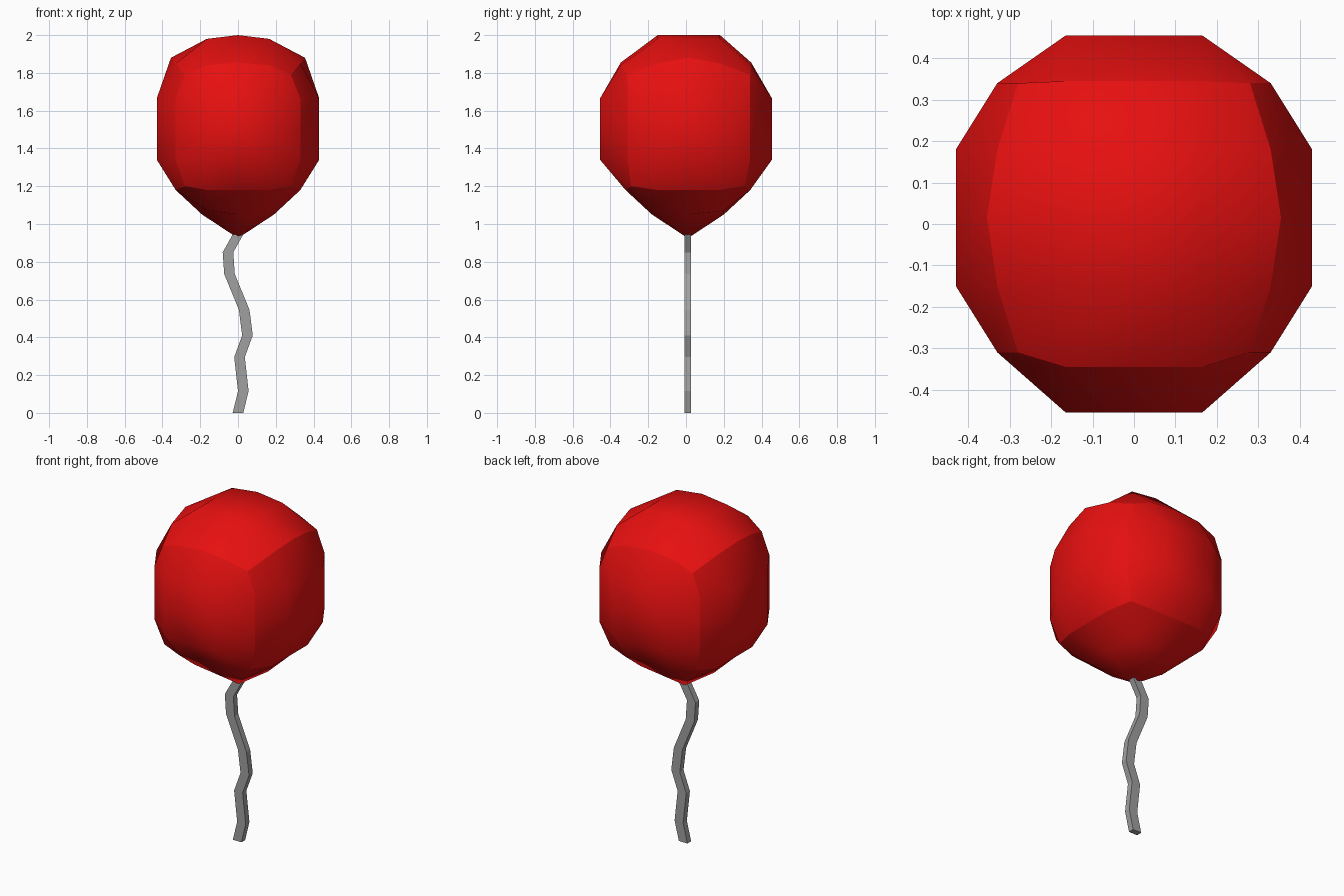
import bpy, bmesh
from mathutils import Vector

if "Cube" in bpy.data.objects:
    bpy.data.objects.remove(bpy.data.objects["Cube"])


def material(name, color):
    m = bpy.data.materials.new(name)
    m.diffuse_color = (*color, 1)
    m.use_nodes = True
    m.node_tree.nodes["Principled BSDF"].inputs["Base Color"].default_value = m.diffuse_color
    return m


def add_object(name, bm, mat):
    bmesh.ops.recalc_face_normals(bm, faces=bm.faces)
    me = bpy.data.meshes.new(name)
    bm.to_mesh(me)
    bm.free()
    me.materials.append(mat)
    ob = bpy.data.objects.new(name, me)
    bpy.context.collection.objects.link(ob)
    return ob


red = material("balloon red", (0.8, 0.005, 0.005))
grey = material("string grey", (0.35, 0.35, 0.35))

# coordinates of the inner grid lines of each cube side
IN_Y = {-1: -0.15, 0: 0.015, 1: 0.18}
IN_Z = {-1: 1.34, 0: 1.5, 1: 1.665}


def balloon_point(i, j, k):
    """Map a cube grid point (each index -2..2) to the balloon surface."""
    sx = (i > 0) - (i < 0)
    ex, ey = abs(i) == 2, abs(j) == 2
    x = 0.165 * i
    y = IN_Y.get(j, 0)
    if abs(k) < 2:                                   # side walls
        if ex and ey:
            x, y = 0.33 * sx, (0.34 if j > 0 else -0.31)
        elif ex:
            x = 0.43 * sx
        else:
            y = 0.455 if j > 0 else -0.455
        return Vector((x, y, IN_Z[k]))
    if k == 2:                                       # crown
        if ex and ey:
            return Vector((0.28 * sx, 0.34 if j > 0 else -0.31, 1.79))
        if ex:
            return Vector(((0.33 if j else 0.355) * sx, y, 1.85 if j else 1.88))
        if ey:
            return Vector((x, 0.345 if j > 0 else -0.345, 1.855 if i == 0 else 1.84))
        return Vector((x, y, 1.98 if i else 2.0))
    if ex and ey:                                    # underside
        return Vector((0.28 * sx, 0.31 if j > 0 else -0.29, 1.2))
    if ex:
        return Vector((0.33 * sx, y, 1.18))
    if ey:
        return Vector((x, 0.34 if j > 0 else -0.32, 1.18))
    if i == 0 and j == 0:
        return Vector((0, 0.01, 0.925))
    return Vector(((0.19 if j == 0 else 0.16) * sx, 0.2 if j > 0 else (-0.18 if j < 0 else 0.01), 1.05 if i == 0 or j == 0 else 1.07))


# balloon: six gridded patches with sharp seams between them
bm = bmesh.new()
bmesh.ops.create_cube(bm, size=4)
bmesh.ops.subdivide_edges(bm, edges=bm.edges[:], cuts=3, use_grid_fill=True)
bm.normal_update()
for e in bm.edges:
    e.smooth = e.calc_face_angle(0) < 0.5
for f in bm.faces:
    f.smooth = True
for v in bm.verts:
    v.co = balloon_point(*(round(c) for c in v.co))
add_object("balloon", bm, red)

# string: rectangular strip swept along a wavy path
path = [(0, 0), (0.028, 0.115), (0.008, 0.295), (0.05, 0.41), (0.033, 0.545),
        (-0.045, 0.735), (-0.053, 0.85), (0, 0.945)]
bm = bmesh.new()
rings = []
for x, z in path:
    rings.append([bm.verts.new((x + dx, dy, z)) for dx, dy in
                  ((-0.028, -0.008), (0.028, -0.008), (0.028, 0.027), (-0.028, 0.027))])
for a, b in zip(rings, rings[1:]):
    for n in range(4):
        m = (n + 1) % 4
        bm.faces.new((a[n], a[m], b[m], b[n]))
bm.faces.new(rings[0])
bm.faces.new(rings[-1])
add_object("string", bm, grey)
